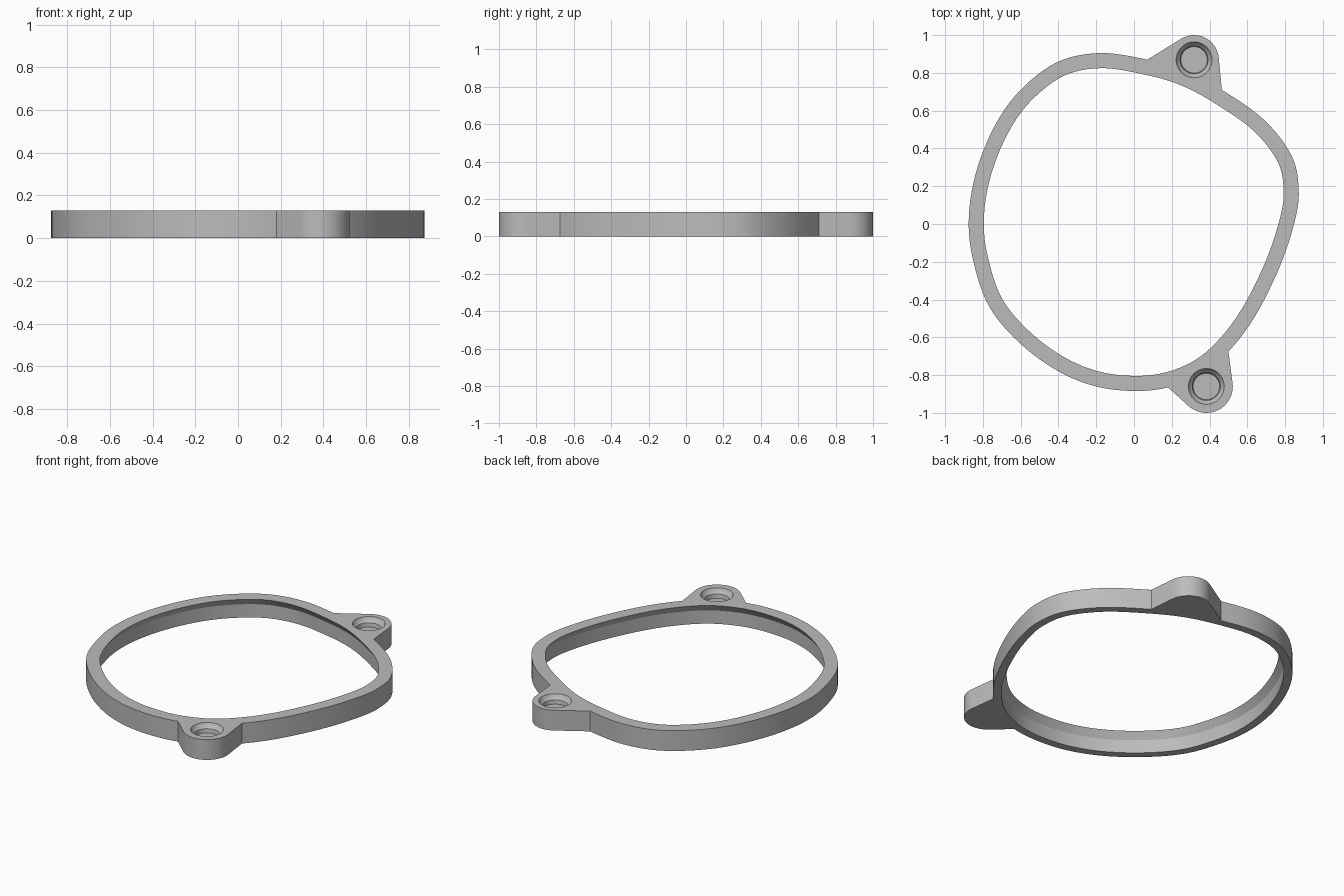
import bpy, bmesh
from math import cos, sin, atan2, acos, tau
from mathutils import Vector

cube = bpy.data.objects.get("Cube")
if cube:
    bpy.data.objects.remove(cube)

HEIGHT = 0.13
STEPS = 6        # curve samples between control points
SEGMENTS = 40    # sides of the holes

# Outer edge of the ring, counterclockwise from the back lug
ring_points = [Vector(p) for p in (
    (0.465, 0.71), (0.275, 0.81), (0.07, 0.87), (-0.18, 0.905), (-0.41, 0.855),
    (-0.61, 0.7), (-0.745, 0.505), (-0.84, 0.26), (-0.875, 0.02), (-0.85, -0.2),
    (-0.765, -0.44), (-0.6, -0.635), (-0.4, -0.78), (-0.2, -0.86), (0.0, -0.884),
    (0.18, -0.865), (0.355, -0.795), (0.5, -0.675), (0.64, -0.49), (0.77, -0.23),
    (0.85, 0.01), (0.872, 0.18), (0.835, 0.36), (0.69, 0.55))]
BACK_START, BACK_END, FRONT_START, FRONT_END = (i * STEPS for i in (0, 2, 15, 17))
back_lug = (Vector((0.318, 0.869)), 0.131)
front_lug = (Vector((0.383, -0.86)), 0.14)


def closed_spline(points):
    """Smooth closed curve through the points."""
    out, n = [], len(points)
    for i in range(n):
        a, b, c, d = (points[(i + k) % n] for k in (-1, 0, 1, 2))
        for s in range(STEPS):
            t = s / STEPS
            out.append(b + (c - a) * t / 2 + (a - b * 2.5 + c * 2 - d / 2) * t ** 2
                       + ((b - c) * 3 + d - a) * t ** 3 / 2)
    return out


def inset(loop, distance):
    """Offset a counterclockwise loop inward."""
    n, out = len(loop), []
    for i, p in enumerate(loop):
        t = (loop[(i + 1) % n] - loop[i - 1]).normalized()
        out.append(p + Vector((-t.y, t.x)) * distance)
    return out


def lug_arc(lug, start, end):
    """Arc round a lug, tangent to straight sides from start and end."""
    centre, r = lug
    u, v = start - centre, end - centre
    a = atan2(u.y, u.x) + acos(r / u.length)
    b = atan2(v.y, v.x) - acos(r / v.length)
    sweep = (b - a) % tau
    return [centre + Vector((cos(a + sweep * i / 20), sin(a + sweep * i / 20))) * r
            for i in range(21)]


def circle(centre, r):
    return [centre + Vector((cos(tau * i / SEGMENTS), sin(tau * i / SEGMENTS))) * r
            for i in range(SEGMENTS)]


bm = bmesh.new()


def add_loop(points, z):
    verts = [bm.verts.new((p.x, p.y, z)) for p in points]
    edges = [bm.edges.new((verts[i - 1], verts[i])) for i in range(len(verts))]
    return verts, edges


def wall(lower, upper):
    a, b = lower[0], upper[0]
    for i in range(len(a)):
        bm.faces.new((a[i - 1], a[i], b[i], b[i - 1]))


def fill(loops):
    edges = [e for loop in loops for e in loop[1]]
    bmesh.ops.triangle_fill(bm, edges=edges, use_beauty=True, normal=(0, 0, 1))


# Outer outline with both lugs
ring = closed_spline(ring_points)
outline = (ring[BACK_END:FRONT_START + 1]
           + lug_arc(front_lug, ring[FRONT_START], ring[FRONT_END])
           + ring[FRONT_END:] + [ring[BACK_START]]
           + lug_arc(back_lug, ring[BACK_START], ring[BACK_END]))
outer_bottom, outer_top = add_loop(outline, 0), add_loop(outline, HEIGHT)
wall(outer_bottom, outer_top)

# Inner wall, closing in to a narrower lip at the top
inner_bottom = add_loop(inset(ring, 0.05), 0)
inner_mid = add_loop(inset(ring, 0.05), 0.085)
inner_top = add_loop(inset(ring, 0.08), HEIGHT)
wall(inner_bottom, inner_mid)
wall(inner_mid, inner_top)

# Blind stepped holes in the lugs
top_loops = [outer_top, inner_top]
for centre, _ in (back_lug, front_lug):
    steps = [add_loop(circle(centre, r), HEIGHT - depth) for r, depth in
             ((0.095, 0), (0.086, 0.02), (0.074, 0.03), (0.07, 0.055))]
    for upper, lower in zip(steps, steps[1:]):
        wall(lower, upper)
    bm.faces.new(steps[-1][0])
    top_loops.append(steps[0])

# Top and bottom faces
fill(top_loops)
fill([outer_bottom, inner_bottom])
bmesh.ops.recalc_face_normals(bm, faces=bm.faces)

mesh = bpy.data.meshes.new("retaining_ring")
bm.to_mesh(mesh)
bm.free()
obj = bpy.data.objects.new("retaining_ring", mesh)
bpy.context.collection.objects.link(obj)

# Plain grey material
grey = bpy.data.materials.new("grey")
grey.use_nodes = True
colour = (0.5, 0.5, 0.5, 1)
grey.diffuse_color = colour
grey.node_tree.nodes["Principled BSDF"].inputs["Base Color"].default_value = colour
mesh.materials.append(grey)

bpy.ops.object.select_all(action='DESELECT')
obj.select_set(True)
bpy.context.view_layer.objects.active = obj
bpy.ops.object.shade_smooth_by_angle()
